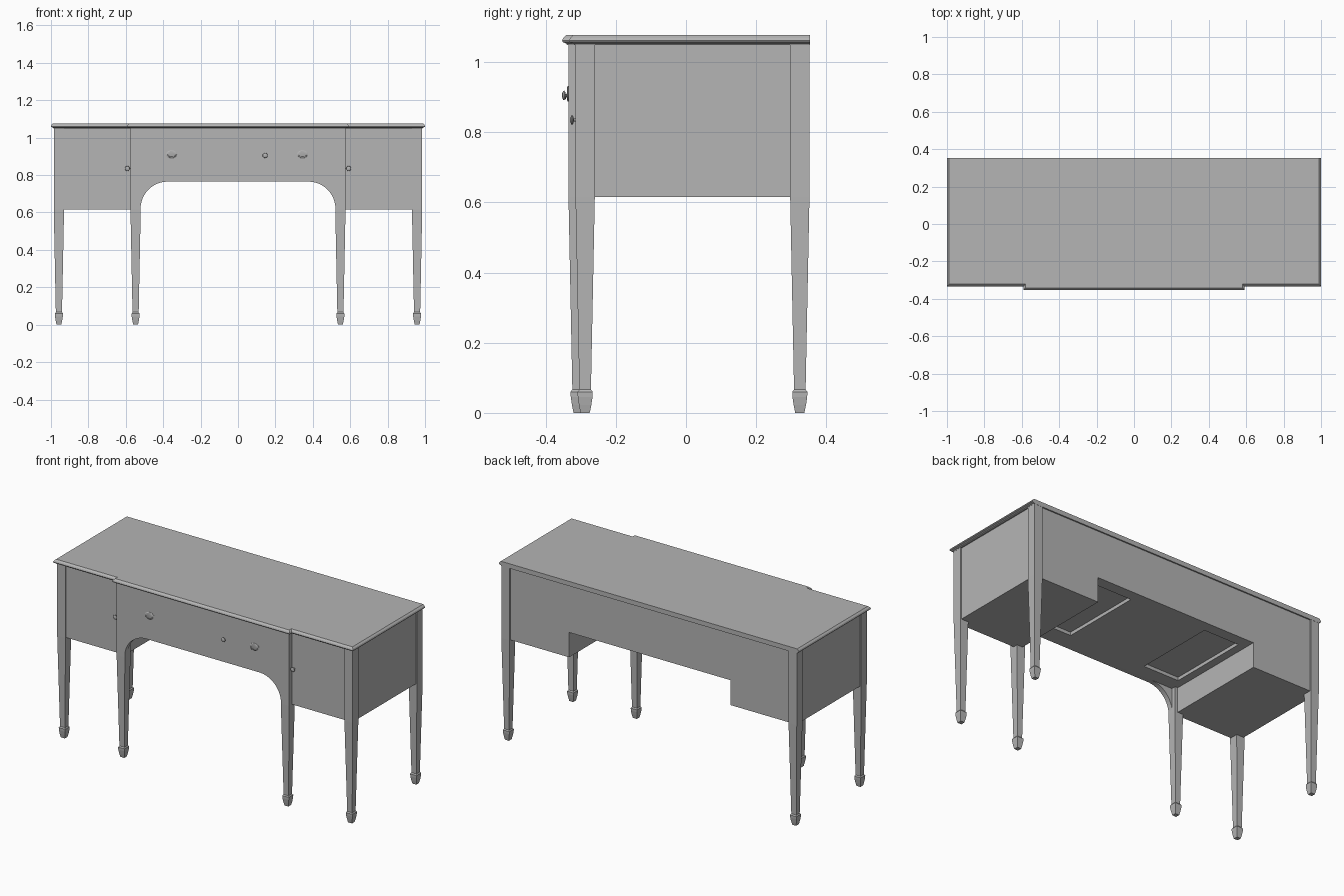
import bpy
import bmesh
from math import sin, cos, pi
from mathutils import Matrix

default = bpy.data.objects.get("Cube")
if default:
    bpy.data.objects.remove(default, do_unlink=True)

grey = bpy.data.materials.new("plain grey")
grey.use_nodes = True
tone = (0.46, 0.46, 0.46, 1)
grey.diffuse_color = tone
grey.node_tree.nodes["Principled BSDF"].inputs["Base Color"].default_value = tone

FLOOR, ARCH, TOP = 0.615, 0.765, 1.052   # cabinet floor, knee-hole height, case top


def finish(name, bm, smooth=False):
    bmesh.ops.recalc_face_normals(bm, faces=bm.faces)
    mesh = bpy.data.meshes.new(name)
    bm.to_mesh(mesh)
    bm.free()
    mesh.materials.append(grey)
    obj = bpy.data.objects.new(name, mesh)
    bpy.context.collection.objects.link(obj)
    if smooth:
        bpy.ops.object.select_all(action="DESELECT")
        obj.select_set(True)
        bpy.context.view_layer.objects.active = obj
        bpy.ops.object.shade_smooth_by_angle()
    return obj


def loft(name, rings, smooth=False):
    """Skin a stack of matching closed rings and cap both ends."""
    bm = bmesh.new()
    loops = [[bm.verts.new(p) for p in ring] for ring in rings]
    n = len(loops[0])
    for low, high in zip(loops, loops[1:]):
        for i in range(n):
            j = (i + 1) % n
            bm.faces.new((low[i], low[j], high[j], high[i]))
    bm.faces.new(loops[0])
    bm.faces.new(loops[-1])
    return finish(name, bm, smooth)


def box(name, x0, x1, y0, y1, z0, z1):
    return loft(name, [[(x0, y0, z), (x1, y0, z), (x1, y1, z), (x0, y1, z)]
                       for z in (z0, z1)])


def leg(name, x, y):
    """Square tapered leg on a spade foot, running up as a corner stile."""
    levels = [(0, .013), (.022, .0175), (.045, .021), (.06, .0215),
              (.067, .0165), (FLOOR, .0275), (TOP, .0275)]
    loft(name, [[(x + a * h, y + b * h, z)
                 for a, b in ((-1, -1), (1, -1), (1, 1), (-1, 1))]
                for z, h in levels])


def turned(name, x, y, z, levels, stretch=1):
    """Round fitting turned about the y axis; levels are (offset, radius)."""
    turn = [2 * pi * i / 24 for i in range(24)]
    loft(name, [[(x + stretch * r * cos(t), y + d, z + r * sin(t)) for t in turn]
                for d, r in levels], True)


def knob(name, x, y, z):
    turned(name, x, y, z, [(.008, .004), (-.008, .004), (-.009, .010), (-.012, .0135),
                           (-.015, .0125), (-.018, .006)])


# Moulded top with a stepped-forward middle
def top_outline(z, d):
    xs, xm, ys, ym = 1 - d, .592 - d, -.333 + d, -.353 + d
    return [(-xs, .353, z), (-xs, ys, z), (-xm, ys, z), (-xm, ym, z),
            (xm, ym, z), (xm, ys, z), (xs, ys, z), (xs, .353, z)]


loft("moulded_top", [top_outline(z, d) for z, d in
                     ((1.049, .014), (1.053, .012), (1.057, .002),
                      (1.061, 0), (1.069, .003), (1.077, .012))])

# Side cabinets, legs and door knobs
for side, s in (("right", -1), ("left", 1)):
    box(side + "_cabinet", *sorted((s * .538, s * .978)), -.308, .345, FLOOR, TOP)
    leg(side + "_front_outer_leg", s * .9575, -.2875)
    leg(side + "_front_inner_leg", s * .5475, -.3075)
    leg(side + "_back_leg", s * .9575, .3245)
    knob(side + "_door_knob", s * .592, -.312, .835)

# Middle case with two shallow pockets in its underside
case = box("middle_case", -.538, .538, -.306, .345, ARCH, TOP)
for s in (-1, 1):
    cutter = box("pocket_cutter", *sorted((s * .255, s * .49)), -.22, .278,
                 ARCH - .05, ARCH + .02)
    cutter.hide_render = True
    cut = case.modifiers.new("pocket", "BOOLEAN")
    cut.operation = "DIFFERENCE"
    cut.solver = "EXACT"
    cut.object = cutter
    bpy.context.view_layer.objects.active = case
    bpy.ops.object.modifier_apply(modifier=cut.name)
    bpy.data.objects.remove(cutter, do_unlink=True)

# Arched front apron
edge, r = .521, .145
arc = [(edge - r + r * cos(t), ARCH - r + r * sin(t))
       for t in (pi / 2 * i / 16 for i in range(17))]
outline = [(edge, TOP)] + arc + [(-x, z) for x, z in reversed(arc)] + [(-edge, TOP)]
loft("arched_apron", [[(x, y, z) for x, z in outline] for y in (-.335, -.306)], True)

# Drawer knob and oval drawer handles
knob("drawer_knob", .145, -.335, .905)
for side, x in (("right", -.355), ("left", .345)):
    turned(side + "_handle_plate", x, -.335, .91,
           [(.002, .022), (-.002, .022), (-.004, .019)], 1.4)
    curve = bpy.data.curves.new(side + "_bail_handle", "CURVE")
    curve.dimensions = "3D"
    curve.bevel_depth = .0022
    curve.bevel_resolution = 2
    spline = curve.splines.new("POLY")
    spline.points.add(12)
    for i, p in enumerate(spline.points):
        t = pi * i / 12
        p.co = (x + .023 * cos(t), -.339 - .005 * sin(t), .91 - .014 * sin(t), 1)
    curve.materials.append(grey)
    bpy.context.collection.objects.link(
        bpy.data.objects.new(side + "_bail_handle", curve))
